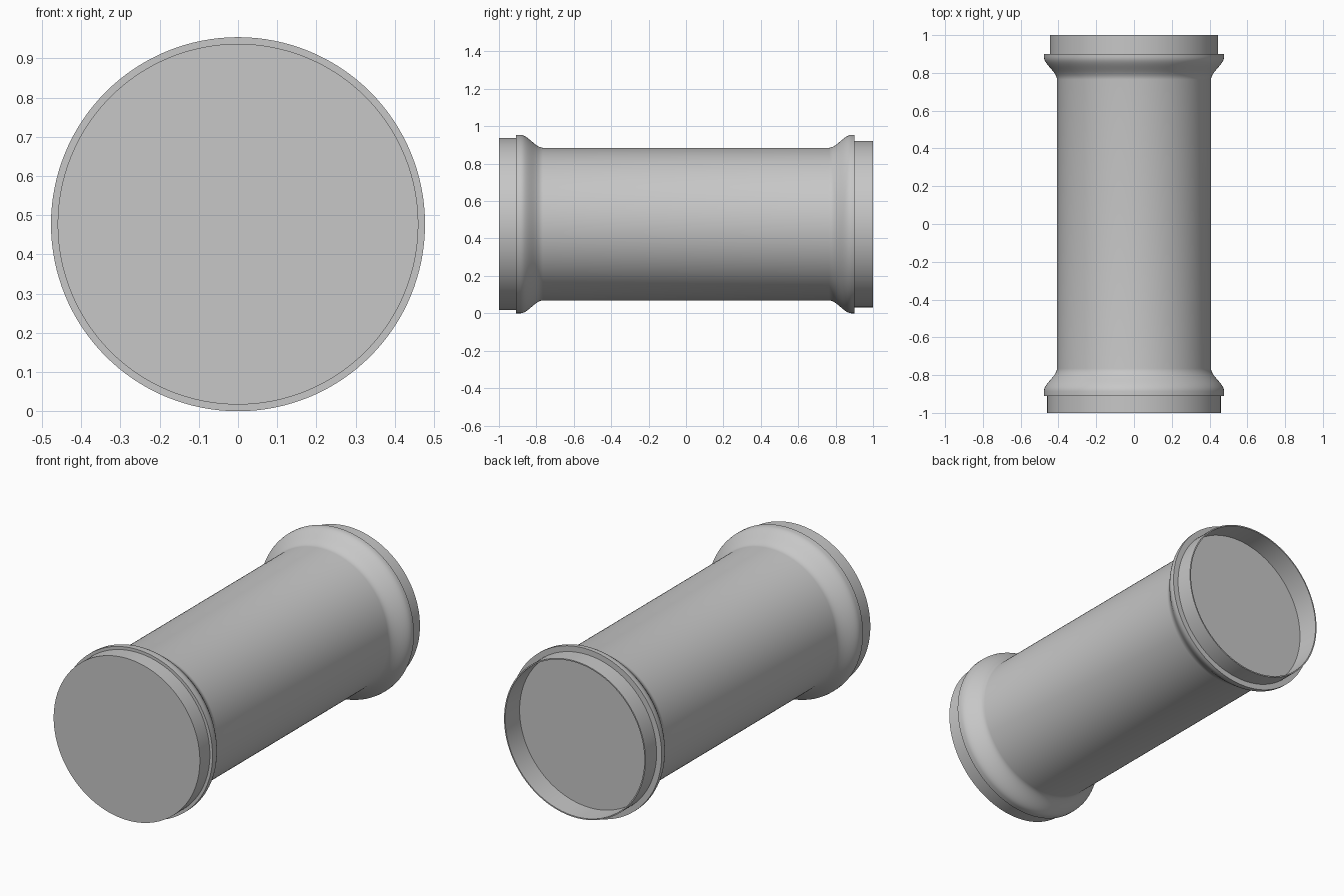
import bpy, bmesh, math
from mathutils import Matrix, Vector

if "Cube" in bpy.data.objects:
    bpy.data.objects.remove(bpy.data.objects["Cube"], do_unlink=True)

SEGMENTS = 128
AXIS_HEIGHT = 0.477

grey = bpy.data.materials.new("plain grey")
grey.use_nodes = True
grey.diffuse_color = (0.57, 0.57, 0.57, 1)
grey.node_tree.nodes["Principled BSDF"].inputs["Base Color"].default_value = grey.diffuse_color


def lathe(name, profile):
    """Spin (radius, y) points, listed front to back, around the pipe axis."""
    bm = bmesh.new()
    verts = [bm.verts.new((r, y, 0)) for r, y in profile]
    edges = [bm.edges.new(pair) for pair in zip(verts, verts[1:])]
    bmesh.ops.spin(bm, geom=verts + edges, cent=(0, 0, 0), axis=(0, 1, 0),
                   angle=math.tau, steps=SEGMENTS, use_duplicate=False)
    bmesh.ops.remove_doubles(bm, verts=bm.verts, dist=1e-5)
    bmesh.ops.recalc_face_normals(bm, faces=bm.faces)
    # make sure the outermost side face points away from the axis
    outer = max(bm.faces, key=lambda f: Vector((f.calc_center_median().x, f.calc_center_median().z)).length)
    c = outer.calc_center_median()
    if outer.normal.dot(Vector((c.x, 0, c.z))) < 0:
        bmesh.ops.reverse_faces(bm, faces=bm.faces)
    bmesh.ops.transform(bm, matrix=Matrix.Translation((0, 0, AXIS_HEIGHT)), verts=bm.verts)
    mesh = bpy.data.meshes.new(name)
    bm.to_mesh(mesh)
    bm.free()
    mesh.materials.append(grey)
    obj = bpy.data.objects.new(name, mesh)
    bpy.context.collection.objects.link(obj)
    bpy.ops.object.select_all(action="DESELECT")
    obj.select_set(True)
    bpy.context.view_layer.objects.active = obj
    bpy.ops.object.shade_smooth_by_angle(angle=math.radians(35))
    return obj


# Pipe body with a flared collar at each end
TUBE, COLLAR = 0.408, 0.477
START, END, STEPS = 0.765, 0.885, 12
flare = []
for i in range(STEPS + 1):
    t = i / STEPS
    flare.append((TUBE + (COLLAR - TUBE) * t * t * (3 - 2 * t), START + (END - START) * t))
front_half = [(0.46, -0.91), (COLLAR, -0.91)] + [(r, -y) for r, y in reversed(flare)]
back_half = flare + [(COLLAR, 0.9), (0.445, 0.9)]
lathe("pipe_body", front_half + back_half)

# Closed disc plug at the front
lathe("front_cap", [(0, -1), (0.46, -1), (0.46, -0.91)])

# Thin open spigot at the back with a recessed floor
lathe("back_rim", [(0.445, 0.9), (0.445, 1), (0.438, 1), (0.438, 0.87), (0, 0.87)])
